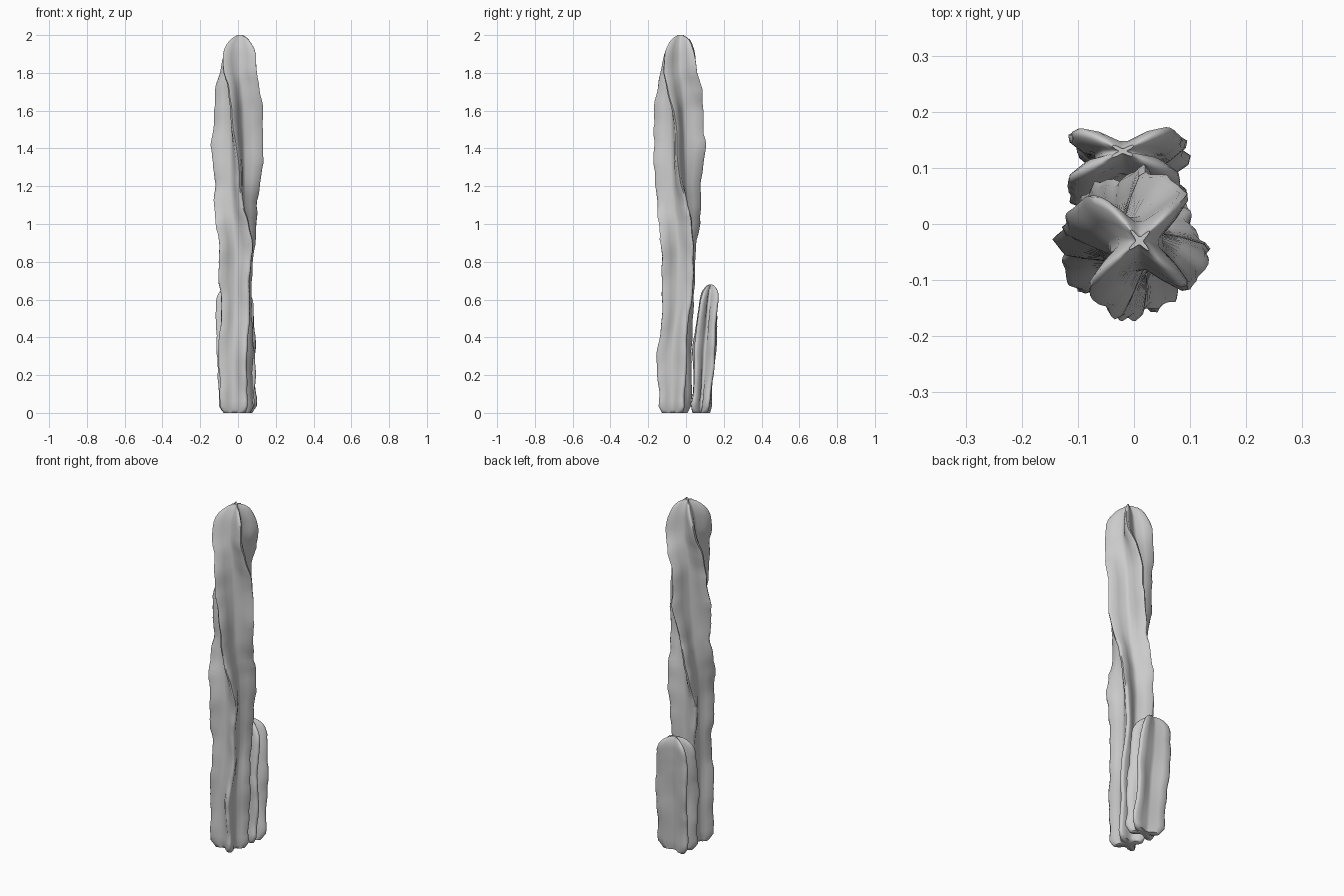
import bpy, bmesh, math, random
from mathutils import Vector

if "Cube" in bpy.data.objects:
    bpy.data.objects.remove(bpy.data.objects["Cube"])

random.seed(7)


def lerp_keys(keys, z):
    """Smoothly interpolate rows of (z, values...)."""
    if z <= keys[0][0]:
        return keys[0][1:]
    for a, b in zip(keys, keys[1:]):
        if z <= b[0]:
            t = (z - a[0]) / (b[0] - a[0])
            t = 0.5 * t + 0.5 * t * t * (3 - 2 * t)
            return [p + (q - p) * t for p, q in zip(a[1:], b[1:])]
    return keys[-1][1:]


def ribbed_stem(name, keys, ribs, height, cap, core, rings):
    """Stem with fin-like ribs; keys hold z, centre x, centre y, rib length, twist.
    ribs holds (angle in degrees, length factor) in counter-clockwise order."""
    bm = bmesh.new()
    n = len(ribs)
    phases = [[random.uniform(0, 6.28) for _ in range(3)] for _ in ribs]
    levels = [0.0, 0.015, 0.035]
    levels += [0.035 + (height - cap - 0.035) * i / rings for i in range(1, rings + 1)]
    levels += [height - cap + cap * math.sin(math.pi / 2 * i / 9) for i in range(1, 10)]
    loops = []
    for z in levels:
        cx, cy, length, twist = lerp_keys(keys, z)
        # rounded crown and slightly tucked base
        u = max(0.0, (z - height + cap) / cap)
        dome = max(0.2, (1 - u ** 2.6) ** 0.5)
        tuck = 0.78 + 0.22 * min(1, z / 0.035)
        thin = 1 - 0.35 * u
        loop = []
        for i, (ang, fac) in enumerate(ribs):
            p = phases[i]
            wave = 1 + 0.03 * math.sin(z * 19 + p[0]) + 0.02 * math.sin(z * 43 + p[1])
            wave += random.uniform(-0.015, 0.015)
            r = length * fac * dome * tuck * wave
            a = math.radians(ang + twist)
            nxt = ribs[(i + 1) % n][0] + (360 if i == n - 1 else 0)
            half = math.radians(nxt - ang) / 2
            axis = Vector((math.cos(a), math.sin(a)))
            side = Vector((-axis.y, axis.x))
            sway = 0.006 * dome * math.sin(z * 15 + p[2])
            k = min(1, dome * 1.2) * thin
            # fin outline: flank, crest, flank
            for f, w in ((0.62, -0.02), (0.93, -0.011), (1, 0), (0.93, 0.011), (0.62, 0.02)):
                loop.append(axis * (r * f) + side * (w * k + sway * f))
            # soft valley to the next rib
            v = min(core / math.sin(half), length * 0.5) * k * tuck
            for t, g in ((0.7, 1.06), (1.0, 1.0), (1.3, 1.06)):
                va = a + half * t
                loop.append(Vector((math.cos(va), math.sin(va))) * (v * g))
        loops.append([bm.verts.new((cx + q.x, cy + q.y, z)) for q in loop])
    m = len(loops[0])
    for lo, hi in zip(loops, loops[1:]):
        for j in range(m):
            bm.faces.new((lo[j], lo[(j + 1) % m], hi[(j + 1) % m], hi[j]))
    # close both ends with fans
    for loop, flip in ((loops[0], True), (loops[-1], False)):
        cv = bm.verts.new(sum((v.co for v in loop), Vector()) / m)
        for j in range(m):
            tri = (loop[j], loop[(j + 1) % m], cv)
            bm.faces.new(tri[::-1] if flip else tri)
    bmesh.ops.recalc_face_normals(bm, faces=bm.faces)
    me = bpy.data.meshes.new(name)
    bm.to_mesh(me)
    bm.free()
    ob = bpy.data.objects.new(name, me)
    bpy.context.collection.objects.link(ob)
    bpy.ops.object.select_all(action='DESELECT')
    ob.select_set(True)
    bpy.context.view_layer.objects.active = ob
    bpy.ops.object.shade_smooth_by_angle(angle=math.radians(75))
    return ob


# tall twisting main stem
main_keys = [
    (0.00, -0.010, -0.060, 0.100, 30),
    (0.30, -0.010, -0.060, 0.106, 31),
    (0.60, -0.010, -0.042, 0.104, 40),
    (0.85, -0.010, -0.038, 0.124, 42),
    (1.00, -0.010, -0.038, 0.124, 31),
    (1.10, -0.008, -0.038, 0.120, 18),
    (1.22, -0.004, -0.038, 0.122, 5),
    (1.42, 0.000, -0.037, 0.138, -5),
    (1.60, 0.000, -0.037, 0.132, -12),
    (1.72, 0.002, -0.036, 0.128, -26),
    (1.82, 0.005, -0.035, 0.128, -42),
    (2.00, 0.010, -0.030, 0.120, -48),
]
ribbed_stem("main_stem", main_keys, [(0, 1), (90, 1), (180, 1), (270, 1)],
            2.0, 0.20, 0.033, 60)

# short leaning side stem with flattened ribs
side_keys = [
    (0.00, 0.000, 0.082, 0.098, -2),
    (0.30, -0.008, 0.098, 0.106, 0),
    (0.50, -0.016, 0.115, 0.106, 0),
    (0.68, -0.020, 0.130, 0.098, 0),
]
ribbed_stem("side_stem", side_keys, [(24, 1.04), (154, 1.04), (208, 1.1), (334, 1.02)],
            0.68, 0.13, 0.025, 22)
